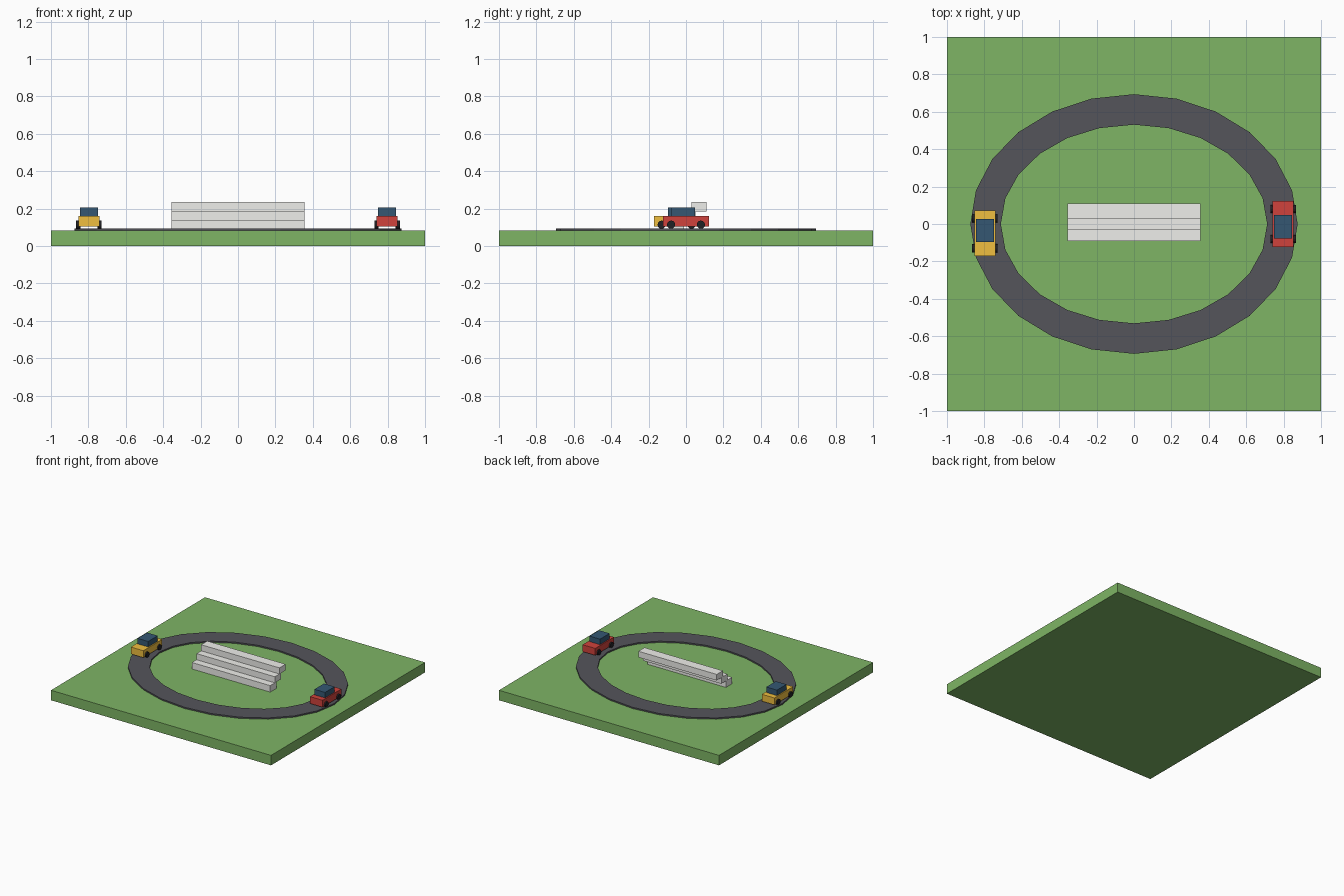
import bpy, bmesh
from math import cos, sin, pi
from mathutils import Matrix

if "Cube" in bpy.data.objects:
    bpy.data.objects.remove(bpy.data.objects["Cube"])


def material(name, rgb):
    m = bpy.data.materials.new(name)
    m.diffuse_color = (*rgb, 1)
    m.use_nodes = True
    m.node_tree.nodes["Principled BSDF"].inputs["Base Color"].default_value = m.diffuse_color
    return m


GRASS = material("grass", (0.21, 0.46, 0.13))
ASPHALT = material("asphalt", (0.09, 0.09, 0.105))
RED = material("red_paint", (0.63, 0.055, 0.045))
YELLOW = material("yellow_paint", (0.87, 0.52, 0.05))
GLASS = material("glass", (0.035, 0.097, 0.17))
RUBBER = material("rubber", (0.015, 0.015, 0.018))
CONCRETE = material("concrete", (0.86, 0.86, 0.83))


def finish(name, bm, mat):
    bmesh.ops.recalc_face_normals(bm, faces=bm.faces)
    me = bpy.data.meshes.new(name)
    bm.to_mesh(me)
    bm.free()
    me.materials.append(mat)
    ob = bpy.data.objects.new(name, me)
    bpy.context.collection.objects.link(ob)
    return ob


def box(name, lo, hi, mat):
    size = [b - a for a, b in zip(lo, hi)]
    mid = [(a + b) / 2 for a, b in zip(lo, hi)]
    bm = bmesh.new()
    bmesh.ops.create_cube(bm, size=1, matrix=Matrix.Translation(mid) @ Matrix.Diagonal((*size, 1)))
    return finish(name, bm, mat)


def wheel(name, x, y, z, radius, width):
    bm = bmesh.new()
    bmesh.ops.create_cone(bm, cap_ends=True, segments=12, radius1=radius, radius2=radius, depth=width,
                          matrix=Matrix.Translation((x, y, z)) @ Matrix.Rotation(pi / 2, 4, 'Y'))
    return finish(name, bm, RUBBER)


def oval_ring(name, outer, inner, z0, z1, n, mat):
    # rectangular section swept around an ellipse
    bm = bmesh.new()
    section = [(outer, z0), (outer, z1), (inner, z1), (inner, z0)]
    rings = [[bm.verts.new((r[0] * cos(2 * pi * i / n), r[1] * sin(2 * pi * i / n), z))
              for r, z in section] for i in range(n)]
    for i in range(n):
        a, b = rings[i], rings[(i + 1) % n]
        for k in range(4):
            j = (k + 1) % 4
            bm.faces.new((a[k], b[k], b[j], a[j]))
    return finish(name, bm, mat)


def car(name, x, y, heading, paint):
    # heading: +1 drives towards +y, -1 towards -y
    box(name + "_body", (x - 0.057, y - 0.122, 0.103), (x + 0.057, y + 0.122, 0.16), paint)
    c = y - 0.015 * heading
    box(name + "_cabin", (x - 0.048, c - 0.062, 0.16), (x + 0.048, c + 0.062, 0.205), GLASS)
    for sx, side in ((-1, "left"), (1, "right")):
        for sy, end in ((-1, "rear"), (1, "front")):
            wheel(f"{name}_{end}_{side}_wheel", x + sx * 0.057 * heading,
                  y + sy * 0.08 * heading, 0.114, 0.022, 0.022)


# Grass base and oval track
box("grass_base", (-1, -1, 0), (1, 1, 0.082), GRASS)
oval_ring("race_track", (0.875, 0.694), (0.712, 0.531), 0.082, 0.093, 24, ASPHALT)

# Three overhanging grandstand tiers
for i in range(3):
    y = -0.05 + 0.06 * i
    z0 = 0.082 if i == 0 else 0.085 + 0.05 * i
    box(f"grandstand_tier_{i + 1}", (-0.356, y - 0.04, z0), (0.356, y + 0.04, 0.135 + 0.05 * i), CONCRETE)

# Cars on opposite sides of the track
car("red_car", 0.797, 0, 1, RED)
car("yellow_car", -0.797, -0.05, -1, YELLOW)
